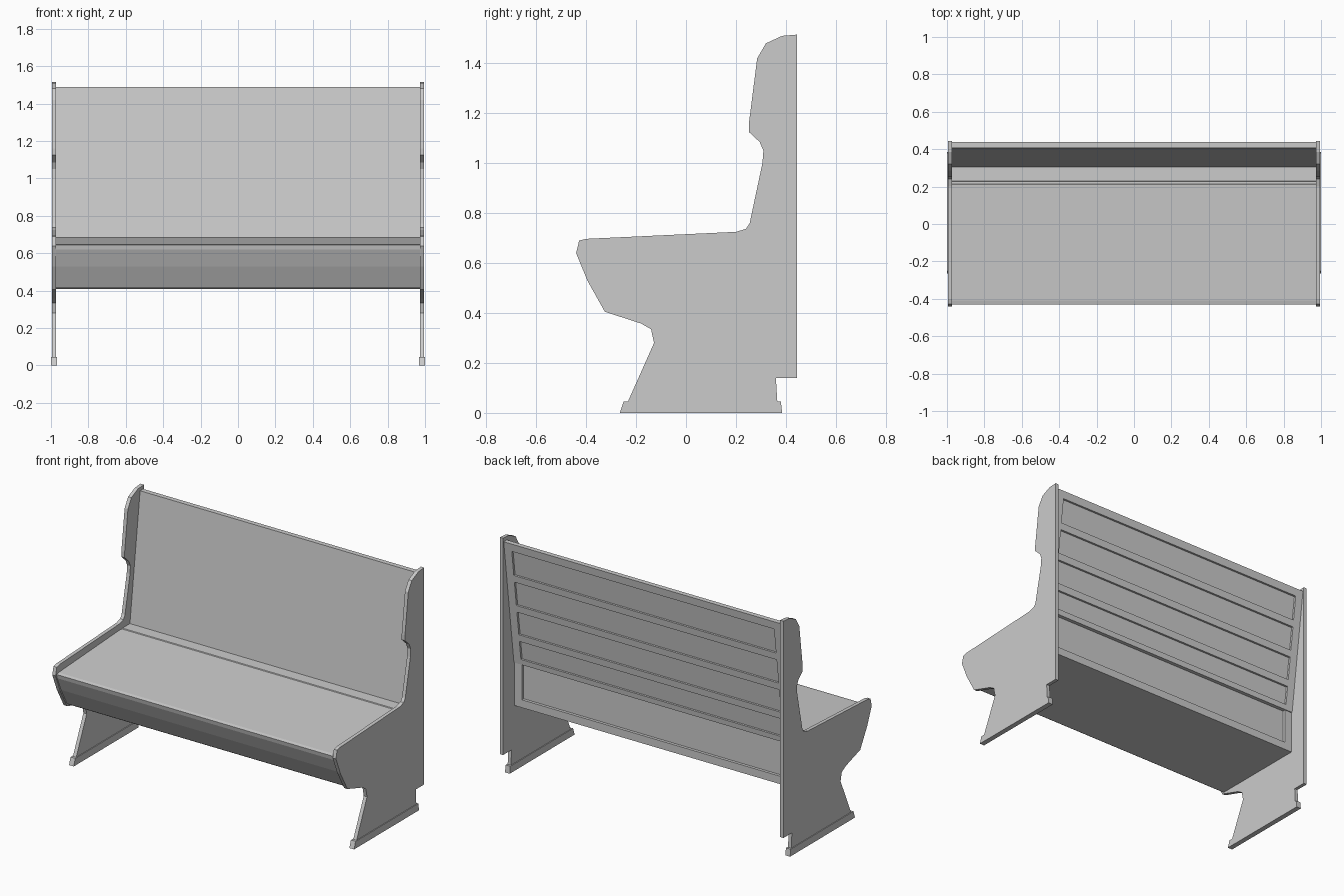
import bpy, bmesh


def prism(name, profile, x0, x1):
    """Extrude a (y, z) profile along x from x0 to x1."""
    bm = bmesh.new()
    a = [bm.verts.new((x0, y, z)) for y, z in profile]
    b = [bm.verts.new((x1, y, z)) for y, z in profile]
    n = len(profile)
    bm.faces.new(a)
    bm.faces.new(b[::-1])
    for i in range(n):
        j = (i + 1) % n
        bm.faces.new((a[i], b[i], b[j], a[j]))
    bmesh.ops.recalc_face_normals(bm, faces=bm.faces)
    mesh = bpy.data.meshes.new(name)
    bm.to_mesh(mesh)
    bm.free()
    obj = bpy.data.objects.new(name, mesh)
    bpy.context.collection.objects.link(obj)
    return obj


# Silhouettes of the end panel and its foot
END = [(0.445, 0.14), (0.445, 1.515), (0.385, 1.51), (0.32, 1.48), (0.285, 1.42),
       (0.252, 1.16), (0.252, 1.125), (0.295, 1.085), (0.31, 1.05), (0.306, 1.0),
       (0.255, 0.76), (0.24, 0.737), (0.2, 0.725), (-0.40, 0.697), (-0.428, 0.69),
       (-0.44, 0.64), (-0.395, 0.53), (-0.325, 0.405), (-0.18, 0.358),
       (-0.14, 0.335), (-0.128, 0.28), (-0.235, 0.04), (0.366, 0.04), (0.36, 0.14)]
FOOT = [(-0.265, 0), (0.385, 0), (0.38, 0.045), (-0.25, 0.045)]

IN = 0.972   # inner face of the end panels
STILE = 0.92  # inner edge of the frame stiles

for side, s in (("left", -1), ("right", 1)):
    prism(side + "_end_panel", END, s * IN, s * 0.995)
    prism(side + "_foot", FOOT, s * 0.967, s * 1.0)

# Seat box: sloping seat, raked apron, closed underside, shallow seam near the back
prism("seat", [(-0.41, 0.41 + 0.24), (-0.43, 0.645), (-0.425, 0.62), (-0.385, 0.53),
               (-0.325, 0.42), (-0.31, 0.41), (0.312, 0.41), (0.312, 0.687),
               (0.23, 0.687), (0.226, 0.683), (0.214, 0.683), (0.21, 0.686)], -IN, IN)


# Reclined backrest board
def back_y(z):
    return 0.305 + (z - 0.685) * 0.127


def slab(name, z0, z1, d0, d1, x0, x1):
    return prism(name, [(back_y(z0) + d0, z0), (back_y(z1) + d0, z1),
                        (back_y(z1) + d1, z1), (back_y(z0) + d1, z0)], x0, x1)


slab("backrest", 0.685, 1.49, 0, 0.018, -IN, IN)

# Rear framing of the backrest: rails and stiles leave four recessed panels
for i, (z0, z1) in enumerate([(0.685, 0.72), (0.84, 0.885), (1.035, 1.08),
                              (1.235, 1.28), (1.44, 1.49)]):
    slab(f"back_rail_{i + 1}", z0, z1, 0.018, 0.031, -STILE, STILE)
for side, s in (("left", -1), ("right", 1)):
    slab(side + "_back_stile", 0.685, 1.49, 0.018, 0.031, s * STILE, s * IN)
    # Lower rear frame stiles
    prism(side + "_lower_stile", [(0.312, 0.41), (0.312, 0.685), (0.33, 0.685), (0.33, 0.41)],
          s * STILE, s * IN)

# Lower rear frame bottom rail
prism("lower_rail", [(0.312, 0.41), (0.312, 0.46), (0.33, 0.46), (0.33, 0.41)], -STILE, STILE)
